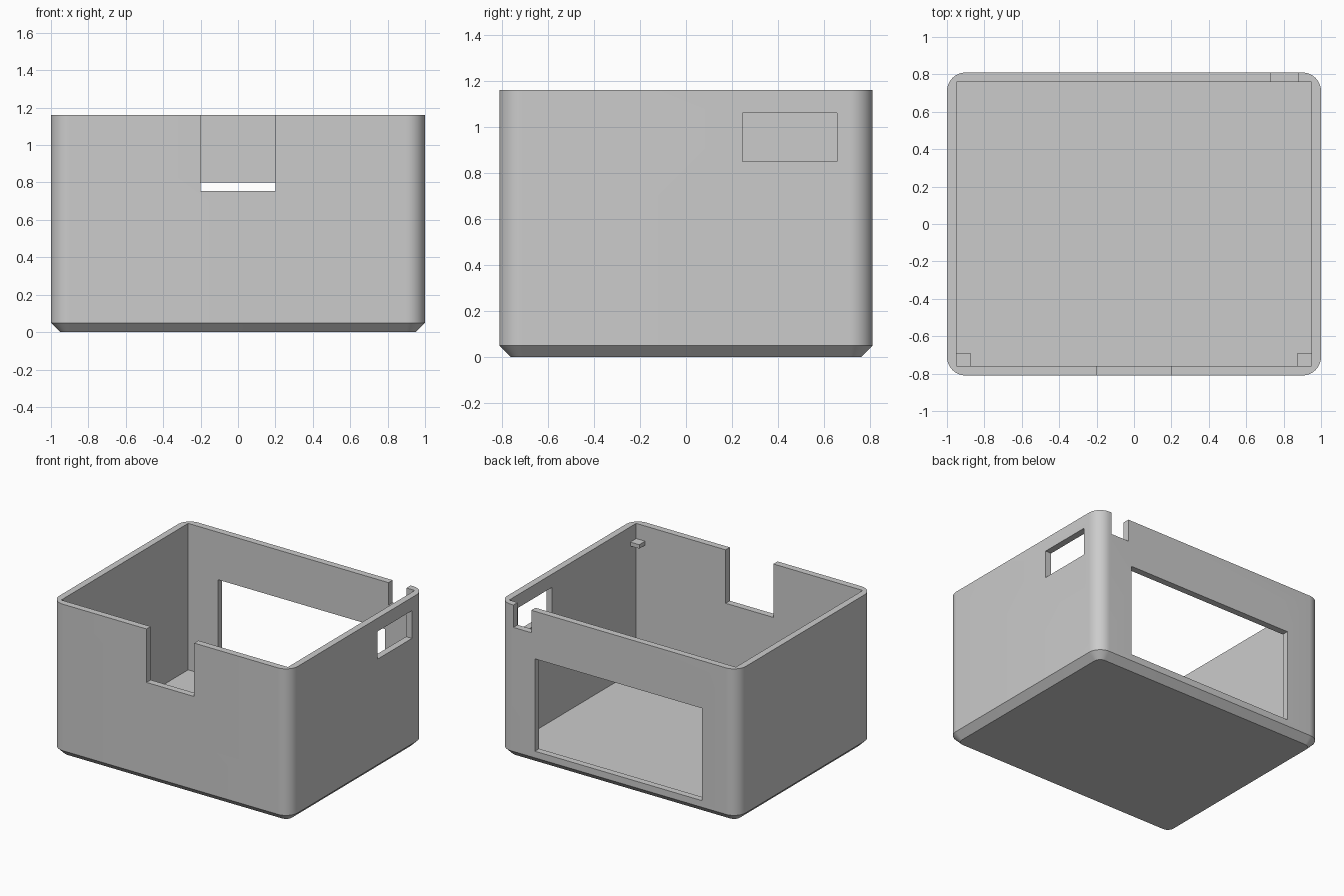
import bpy, bmesh
from math import pi, cos, sin, radians

if "Cube" in bpy.data.objects:
    bpy.data.objects.remove(bpy.data.objects["Cube"], do_unlink=True)

HX, HY, TOP = 1.0, 0.81, 1.16      # outer half sizes and height
WALL, RADIUS = 0.05, 0.1

grey = bpy.data.materials.new("plain grey")
grey.use_nodes = True
grey.diffuse_color = (0.6, 0.6, 0.6, 1)
grey.node_tree.nodes["Principled BSDF"].inputs["Base Color"].default_value = (0.6, 0.6, 0.6, 1)


def add_object(name, bm):
    bmesh.ops.recalc_face_normals(bm, faces=bm.faces)
    mesh = bpy.data.meshes.new(name)
    bm.to_mesh(mesh)
    bm.free()
    mesh.materials.append(grey)
    obj = bpy.data.objects.new(name, mesh)
    bpy.context.collection.objects.link(obj)
    return obj


def box(name, x, y, z):
    """Box from (min, max) pairs."""
    bm = bmesh.new()
    bmesh.ops.create_cube(bm, size=1)
    for v in bm.verts:
        v.co = [r[0] if c < 0 else r[1] for c, r in zip(v.co, (x, y, z))]
    return add_object(name, bm)


def peg(name, x, y, z, radius):
    """Cylinder along y."""
    bm = bmesh.new()
    bmesh.ops.create_cone(bm, cap_ends=True, segments=32, radius1=radius,
                          radius2=radius, depth=0.3)
    for v in bm.verts:
        v.co = (v.co.x + x, v.co.z + y, v.co.y + z)
    return add_object(name, bm)


def rounded_ring(bm, inset, z, steps=12):
    ring = []
    r = RADIUS - inset
    for quarter, (sx, sy) in enumerate(((1, 1), (-1, 1), (-1, -1), (1, -1))):
        for i in range(steps + 1):
            a = (quarter + i / steps) * pi / 2
            ring.append(bm.verts.new((sx * (HX - RADIUS) + r * cos(a),
                                      sy * (HY - RADIUS) + r * sin(a), z)))
    return ring


# Outer body with rounded corners and chamfered base
bm = bmesh.new()
rings = [rounded_ring(bm, WALL, 0), rounded_ring(bm, 0, WALL), rounded_ring(bm, 0, TOP)]
for low, high in zip(rings, rings[1:]):
    for i in range(len(low)):
        j = (i + 1) % len(low)
        bm.faces.new((low[i], low[j], high[j], high[i]))
bm.faces.new(rings[0])
bm.faces.new(rings[-1])
case = add_object("case", bm)

# Cavity and wall openings
IX, IY = HX - WALL, HY - WALL
back, front, over = (IY - 0.05, HY + 0.1), (-HY - 0.1, 0.05 - IY), TOP + 0.2
cutters = [
    box("cavity", (-IX, IX), (-IY, IY), (WALL, over)),
    box("front_notch", (-0.2, 0.2), front, (0.755, over)),
    box("back_opening", (-0.7, 0.7), back, (0.1, 0.8)),
    box("back_notch", (0.73, 0.88), back, (0.99, over)),
    box("side_window", (IX - 0.05, HX + 0.1), (0.245, 0.655), (0.85, 1.06)),
    peg("screw_hole_left", 0.575, HY, 0.96, 0.05),
    peg("screw_hole_right", -0.575, HY, 0.96, 0.05),
]
bpy.context.view_layer.objects.active = case
for cutter in cutters:
    mod = case.modifiers.new(cutter.name, 'BOOLEAN')
    mod.operation = 'DIFFERENCE'
    mod.solver = 'EXACT'
    mod.object = cutter
    bpy.ops.object.modifier_apply(modifier=mod.name)
    bpy.data.objects.remove(cutter, do_unlink=True)

bpy.ops.object.select_all(action='DESELECT')
case.select_set(True)
bpy.ops.object.shade_smooth_by_angle(angle=radians(30))

# Small catches in the front corners
for side, s in (("left", 1), ("right", -1)):
    box("catch_" + side, sorted((s * 0.875, s * (IX + 0.01))), (-IY - 0.01, -0.69), (1.015, 1.045))
